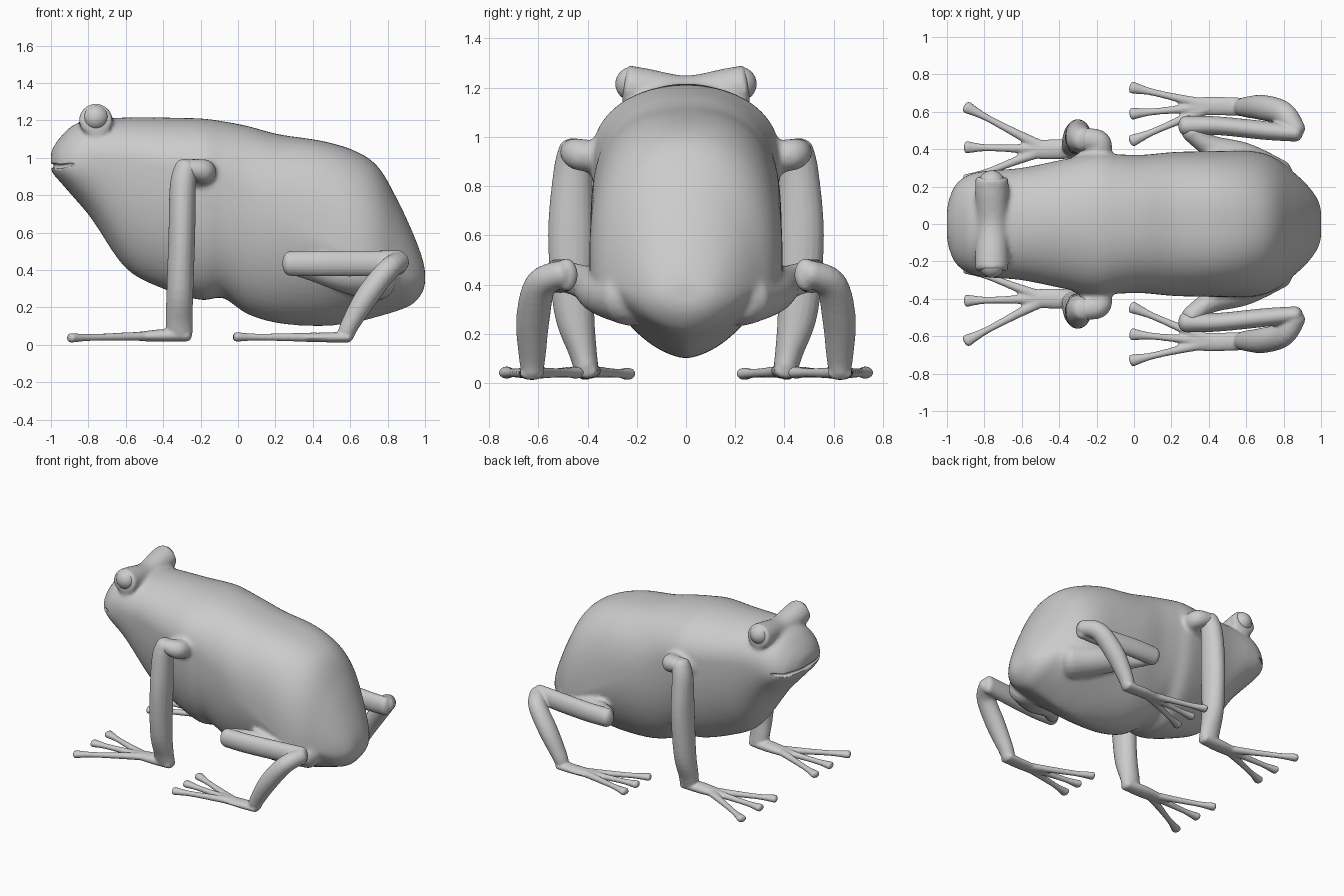
import bpy, bmesh
from math import sin, cos, pi
from mathutils import Vector

if "Cube" in bpy.data.objects:
    bpy.data.objects.remove(bpy.data.objects["Cube"])


def smooth_path(pts, steps):
    """Catmull-Rom interpolation through tuples of any length."""
    out, n = [], len(pts)
    for i in range(n - 1):
        p = [pts[max(0, min(n - 1, i + k))] for k in (-1, 0, 1, 2)]
        for s in range(steps):
            t = s / steps
            out.append([0.5 * (2 * b + (c - a) * t + (2 * a - 5 * b + 4 * c - d) * t * t
                               + (3 * b - a - 3 * c + d) * t ** 3) for a, b, c, d in zip(*p)])
    out.append(list(pts[-1]))
    return out


def skin(bm, rings):
    """Bridge rings of points and cap both ends."""
    vs = [[bm.verts.new(p) for p in r] for r in rings]
    n = len(vs[0])
    for a, b in zip(vs, vs[1:]):
        for i in range(n):
            bm.faces.new((a[i], a[(i + 1) % n], b[(i + 1) % n], b[i]))
    bm.faces.new(vs[0][::-1])
    bm.faces.new(vs[-1])


def tube(bm, pts, ref=(0, 1, 0), side=1, cap=0.7, steps=5, n=18):
    """Round-ended tube; points are x, y, z, radius along ref, other radius."""
    path = smooth_path(pts, steps)
    c = [Vector((p[0], p[1] * side, p[2])) for p in path]
    last, rings = len(c) - 1, []

    def ring(i, k=1.0, off=0.0):
        t = (c[min(i + 1, last)] - c[max(i - 1, 0)]).normalized()
        u = Vector(ref)
        u = (u - t * u.dot(t)).normalized()
        w = t.cross(u)
        ra, rb = path[i][3], path[i][4]
        o = c[i] + t * off * min(ra, rb) * cap
        rings.append([o + u * ra * k * cos(2 * pi * j / n) + w * rb * k * sin(2 * pi * j / n)
                      for j in range(n)])

    ends = [pi / 2 * f for f in (0.9, 0.65, 0.35)]
    for a in ends:
        ring(0, cos(a), -sin(a))
    for i in range(last + 1):
        ring(i)
    for a in reversed(ends):
        ring(last, cos(a), sin(a))
    skin(bm, rings)


def finish(name, bm, voxel=0, smooth=0, mirror=False):
    bmesh.ops.recalc_face_normals(bm, faces=bm.faces)
    for f in bm.faces:
        f.smooth = True
    me = bpy.data.meshes.new(name)
    bm.to_mesh(me)
    bm.free()
    ob = bpy.data.objects.new(name, me)
    bpy.context.collection.objects.link(ob)
    if voxel:
        m = ob.modifiers.new("fuse", 'REMESH')
        m.mode, m.voxel_size, m.use_smooth_shade = 'VOXEL', voxel, True
        m = ob.modifiers.new("soften", 'SMOOTH')
        m.factor, m.iterations = 0.5, smooth
    if mirror:
        m = ob.modifiers.new("mirror", 'MIRROR')
        m.use_axis = (False, True, False)
        m.use_mirror_merge = False
    return ob


# Torso and head sections: x, top, bottom, widest height, half width, top and bottom roundness
sections = [
    (-1.0, 1.03, .935, .957, .08, 2, 2), (-.985, 1.06, .91, .957, .145, 2, 2),
    (-.95, 1.11, .87, .955, .215, 2.1, 2), (-.88, 1.175, .79, .965, .265, 2.2, 2),
    (-.78, 1.205, .67, .985, .285, 2.2, 2), (-.6, 1.215, .41, .98, .30, 2.1, 2),
    (-.4, 1.215, .30, .96, .34, 2, 2.1), (-.2, 1.21, .24, .93, .38, 2.1, 2.3),
    (-.08, 1.195, .25, .88, .372, 2.2, 2.3), (.05, 1.17, .165, .8, .37, 2.3, 2.1),
    (.22, 1.125, .115, .7, .385, 2.4, 1.9), (.45, 1.09, .10, .56, .39, 2.6, 1.6),
    (.63, 1.035, .12, .46, .39, 2.4, 1.4), (.75, .95, .15, .42, .355, 2.2, 1.4),
    (.85, .78, .18, .39, .28, 2.1, 1.5), (.93, .61, .215, .37, .205, 2, 1.8),
    (.98, .48, .27, .36, .135, 2, 2), (1.0, .40, .32, .36, .08, 2, 2)]
bm = bmesh.new()
rings = []
for x, top, bot, mid, w, nt, nb in smooth_path(sections, 5):
    ring = []
    for j in range(64):
        a = 2 * pi * j / 64
        e = 2 / (nt if sin(a) >= 0 else nb)
        h = (top - mid) if sin(a) >= 0 else (mid - bot)
        y = w * abs(cos(a)) ** e * (1 if cos(a) >= 0 else -1)
        z = mid + h * abs(sin(a)) ** e * (1 if sin(a) >= 0 else -1)
        ring.append((x, y, z))
    rings.append(ring)
skin(bm, rings)
# Brow ridge joining the two eye sockets
tube(bm, [(-.76, -.245, 1.205, .09, .088), (-.76, -.17, 1.195, .09, .085),
          (-.755, 0, 1.165, .085, .085),
          (-.76, .17, 1.195, .09, .085), (-.76, .245, 1.205, .09, .088)], ref=(1, 0, 0), cap=.12)
# Shoulders and thighs are fused into the torso
for s in (1, -1):
    tube(bm, [(-.24, .28, .90, .12, .13), (-.19, .38, .92, .07, .075),
              (-.19, .44, .93, .065, .065), (-.27, .455, .945, .05, .06)], ref=(0, 0, 1), side=s)
    tube(bm, [(.74, .22, .35, .12, .14), (.58, .34, .37, .095, .10),
              (.40, .42, .41, .07, .06), (.30, .50, .435, .065, .055)], ref=(0, 0, 1), side=s)
body = finish("body", bm, voxel=.013, smooth=8)

# Mouth slit carved around the tip of the snout
edge = [(s[0], s[4], s[3]) for s in sections[3::-1]]
line = [(x, y, z, .013, .016) for x, y, z in edge]
line[0] = (*edge[0], .005, .006)
line += [(-1.003, 0, .955, .015, .02)] + [(x, -y, z, r, q) for x, y, z, r, q in line[::-1]]
bm = bmesh.new()
tube(bm, line, ref=(0, 0, 1), n=12)
cutter = finish("mouth_cutter", bm)
cutter.hide_render = True
cutter.hide_set(True)
m = body.modifiers.new("mouth", 'BOOLEAN')
m.object, m.operation, m.solver = cutter, 'DIFFERENCE', 'EXACT'

# Eyes
bm = bmesh.new()
bmesh.ops.create_uvsphere(bm, u_segments=32, v_segments=16, radius=.07)
bmesh.ops.translate(bm, verts=bm.verts, vec=(-.76, .217, 1.215))
finish("eyes", bm, mirror=True)


def toes(bm, start, tips, z):
    """Three slim toes with widened tips."""
    a = Vector(start)
    for tip in tips:
        b = Vector((tip[0], tip[1], z))
        pts = [(*a.lerp(b, t), ra, rb) for t, ra, rb in
               ((0, .036, .026), (.35, .024, .022), (.75, .019, .019), (1, .034, .026))]
        tube(bm, pts, cap=.6, n=14)


# Front legs: forearm, palm and toes
bm = bmesh.new()
tube(bm, [(-.275, .453, .95, .065, .062), (-.295, .46, .85, .08, .07),
          (-.30, .466, .6, .095, .072), (-.31, .455, .3, .083, .072),
          (-.315, .42, .13, .058, .072), (-.31, .405, .06, .05, .07)])
tube(bm, [(-.27, .405, .05, .045, .032), (-.40, .40, .05, .055, .034),
          (-.52, .397, .045, .05, .026)])
toes(bm, (-.47, .40, .047), [(-.895, .625), (-.895, .41), (-.895, .235)], .037)
finish("front_legs", bm, voxel=.008, smooth=4, mirror=True)

# Hind legs: folded shank, lower leg, sole and toes
bm = bmesh.new()
tube(bm, [(.275, .525, .435, .055, .067), (.45, .525, .435, .05, .069), (.7, .50, .435, .05, .069),
          (.87, .485, .44, .045, .066)], cap=.7)
tube(bm, [(.865, .50, .445, .055, .055), (.80, .59, .40, .065, .06), (.69, .622, .26, .068, .062),
          (.60, .625, .11, .055, .05), (.575, .625, .05, .045, .045)])
tube(bm, [(.59, .625, .04, .05, .028), (.48, .63, .04, .05, .027), (.36, .63, .04, .05, .022)])
toes(bm, (.42, .63, .04), [(-.01, .73), (-.01, .59), (-.01, .445)], .042)
finish("hind_legs", bm, voxel=.008, smooth=4, mirror=True)
